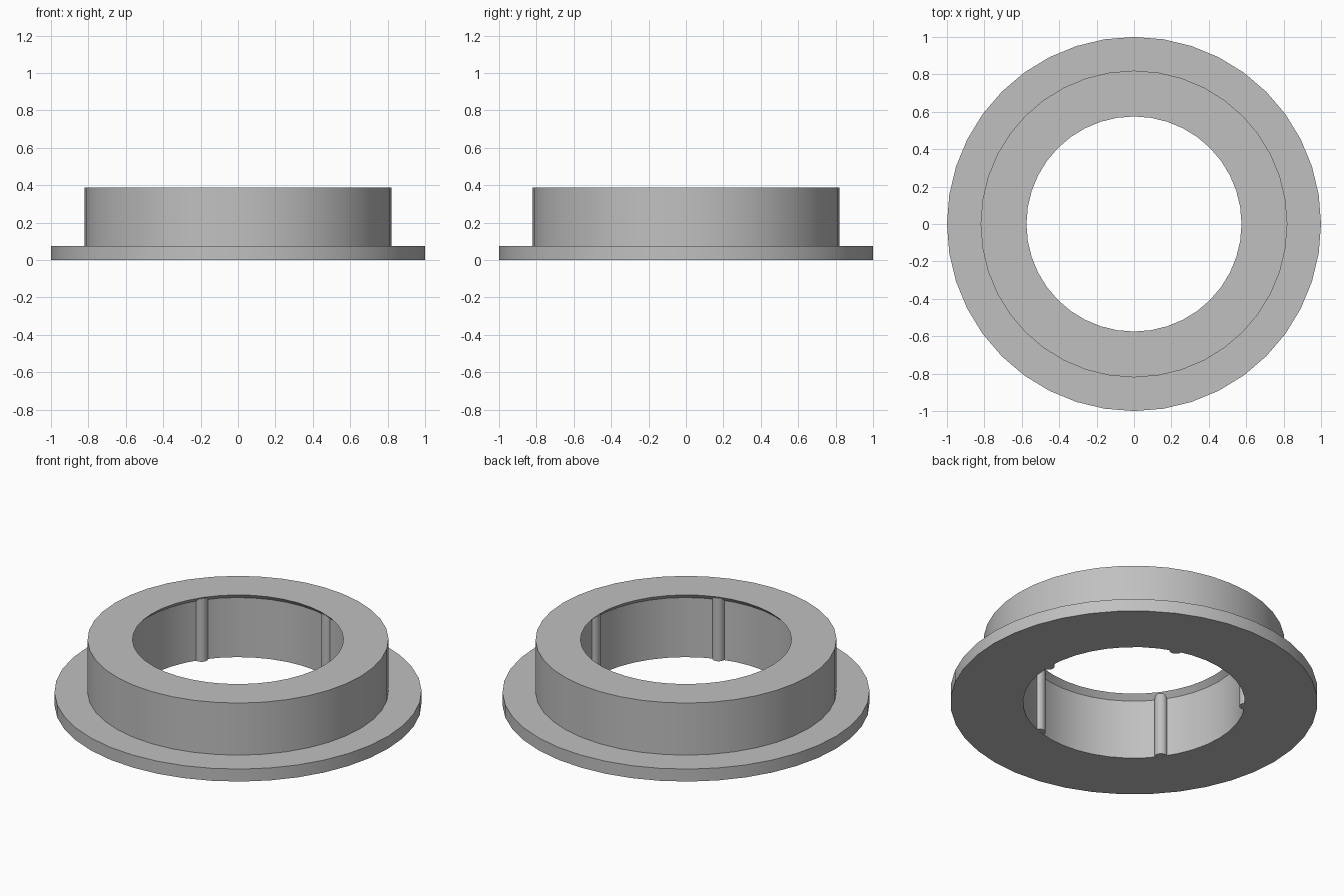
import bpy
import bmesh
from math import cos, sin, tau, radians

if "Cube" in bpy.data.objects:
    bpy.data.objects.remove(bpy.data.objects["Cube"], do_unlink=True)

SEGMENTS = 40
RIBS = 5
BORE = 0.605      # radius of the inner wall
LIP = 0.575       # radius of the top opening
TOP = 0.388

grey = bpy.data.materials.new("plain grey")
grey.use_nodes = True
colour = (0.53, 0.53, 0.53, 1)
grey.diffuse_color = colour
grey.node_tree.nodes["Principled BSDF"].inputs["Base Color"].default_value = colour


def finish(name, bm):
    """Turn a bmesh into a smooth, grey object with sharp edges kept."""
    bmesh.ops.recalc_face_normals(bm, faces=bm.faces)
    mesh = bpy.data.meshes.new(name)
    bm.to_mesh(mesh)
    bm.free()
    mesh.materials.append(grey)
    obj = bpy.data.objects.new(name, mesh)
    bpy.context.collection.objects.link(obj)
    bpy.ops.object.select_all(action="DESELECT")
    obj.select_set(True)
    bpy.context.view_layer.objects.active = obj
    bpy.ops.object.shade_smooth_by_angle(angle=radians(30))
    return obj


# Flanged collar: a closed (radius, height) profile turned about z
profile = [(BORE, 0), (1, 0), (1, 0.075), (0.82, 0.075),
           (0.82, TOP), (LIP, TOP), (BORE, TOP - 0.03)]
bm = bmesh.new()
rings = []
for i in range(SEGMENTS):
    a = tau * i / SEGMENTS
    rings.append([bm.verts.new((r * cos(a), r * sin(a), z)) for r, z in profile])
for i, ring in enumerate(rings):
    after = rings[(i + 1) % SEGMENTS]
    for j in range(len(profile)):
        k = (j + 1) % len(profile)
        bm.faces.new((ring[j], after[j], after[k], ring[k]))
finish("flanged_collar", bm)

# Round grip ribs, half sunk into the inner wall
RIB_RADIUS = 0.035
RIB_BOTTOM, RIB_TOP = 0.001, TOP - 0.008
for i in range(RIBS):
    a = tau * i / RIBS
    bm = bmesh.new()
    bmesh.ops.create_cone(bm, cap_ends=True, segments=24, radius1=RIB_RADIUS,
                          radius2=RIB_RADIUS, depth=RIB_TOP - RIB_BOTTOM)
    centre = LIP + RIB_RADIUS
    bmesh.ops.translate(bm, verts=bm.verts, vec=(
        centre * cos(a), centre * sin(a), (RIB_TOP + RIB_BOTTOM) / 2))
    finish(f"grip_rib_{i + 1}", bm)
